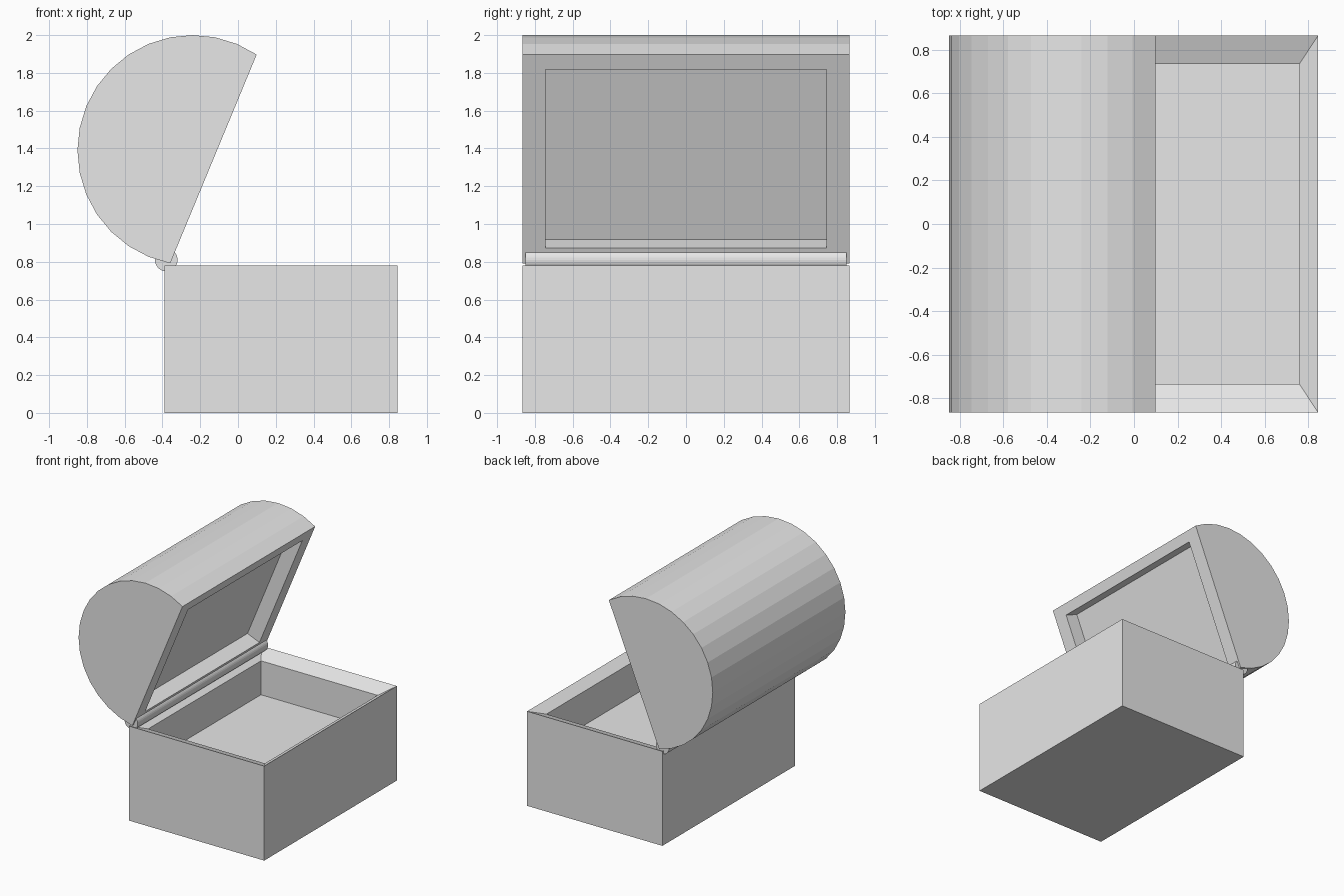
import bpy, bmesh, math
from mathutils import Vector

if "Cube" in bpy.data.objects:
    bpy.data.objects.remove(bpy.data.objects["Cube"])

HALF = 0.865  # half length along y

grey = bpy.data.materials.new("plain_grey")
grey.diffuse_color = (0.8, 0.8, 0.8, 1)
grey.use_nodes = True
grey.node_tree.nodes["Principled BSDF"].inputs["Base Color"].default_value = grey.diffuse_color


def finish(bm, name):
    bmesh.ops.recalc_face_normals(bm, faces=bm.faces[:])
    mesh = bpy.data.meshes.new(name)
    bm.to_mesh(mesh)
    bm.free()
    mesh.materials.append(grey)
    obj = bpy.data.objects.new(name, mesh)
    bpy.context.collection.objects.link(obj)
    return obj


def prism(points, half):
    """Extrude an x-z outline along y, from -half to half."""
    bm = bmesh.new()
    face = bm.faces.new([bm.verts.new((x, -half, z)) for x, z in points])
    ext = bmesh.ops.extrude_face_region(bm, geom=[face], use_keep_orig=True)
    moved = [g for g in ext["geom"] if isinstance(g, bmesh.types.BMVert)]
    bmesh.ops.translate(bm, verts=moved, vec=(0, 2 * half, 0))
    bmesh.ops.recalc_face_normals(bm, faces=bm.faces[:])
    return bm


def facing(bm, direction):
    return max(bm.faces, key=lambda f: f.normal.dot(direction))


def step(bm, face, scale, offset):
    """Extrude a face, scale it about its centre and move it."""
    face = bmesh.ops.extrude_discrete_faces(bm, faces=[face])["faces"][0]
    c = face.calc_center_median()
    for v in face.verts:
        d = v.co - c
        v.co = c + Vector(d[i] * scale[i] for i in range(3)) + offset
    return face


def arc(cx, cz, r, start, end, step_deg=11.25):
    n = round((end - start) / step_deg)
    angles = [math.radians(start + i * step_deg) for i in range(n + 1)]
    return [(cx + r * math.cos(a), cz + r * math.sin(a)) for a in angles]


# Chest box: sloped rim, then straight inner walls down to the floor
bm = prism([(-0.39, 0), (0.845, 0), (0.845, 0.78), (-0.39, 0.78)], HALF)
top = facing(bm, Vector((0, 0, 1)))
rim = step(bm, top, (0.862, 0.85, 1), Vector((0, 0, -0.05)))
step(bm, rim, (1, 1, 1), Vector((0, 0, -0.28)))
finish(bm, "chest_box")

# Open lid: barrel with a recess sunk into its flat face
bm = prism(arc(-0.24, 1.39, 0.61, 56.25, 258.75), HALF)
a = math.radians(-22.5)
out = Vector((math.cos(a), 0, math.sin(a)))
rim = step(bm, facing(bm, out), (0.855, 0.861, 0.855), Vector((0, 0, 0)))
step(bm, rim, (1, 1, 1), out * -0.118)
finish(bm, "chest_lid")

# Hinge rod between box and lid
finish(prism(arc(-0.38, 0.81, 0.06, 0, 348.75), 0.85), "hinge_rod")
